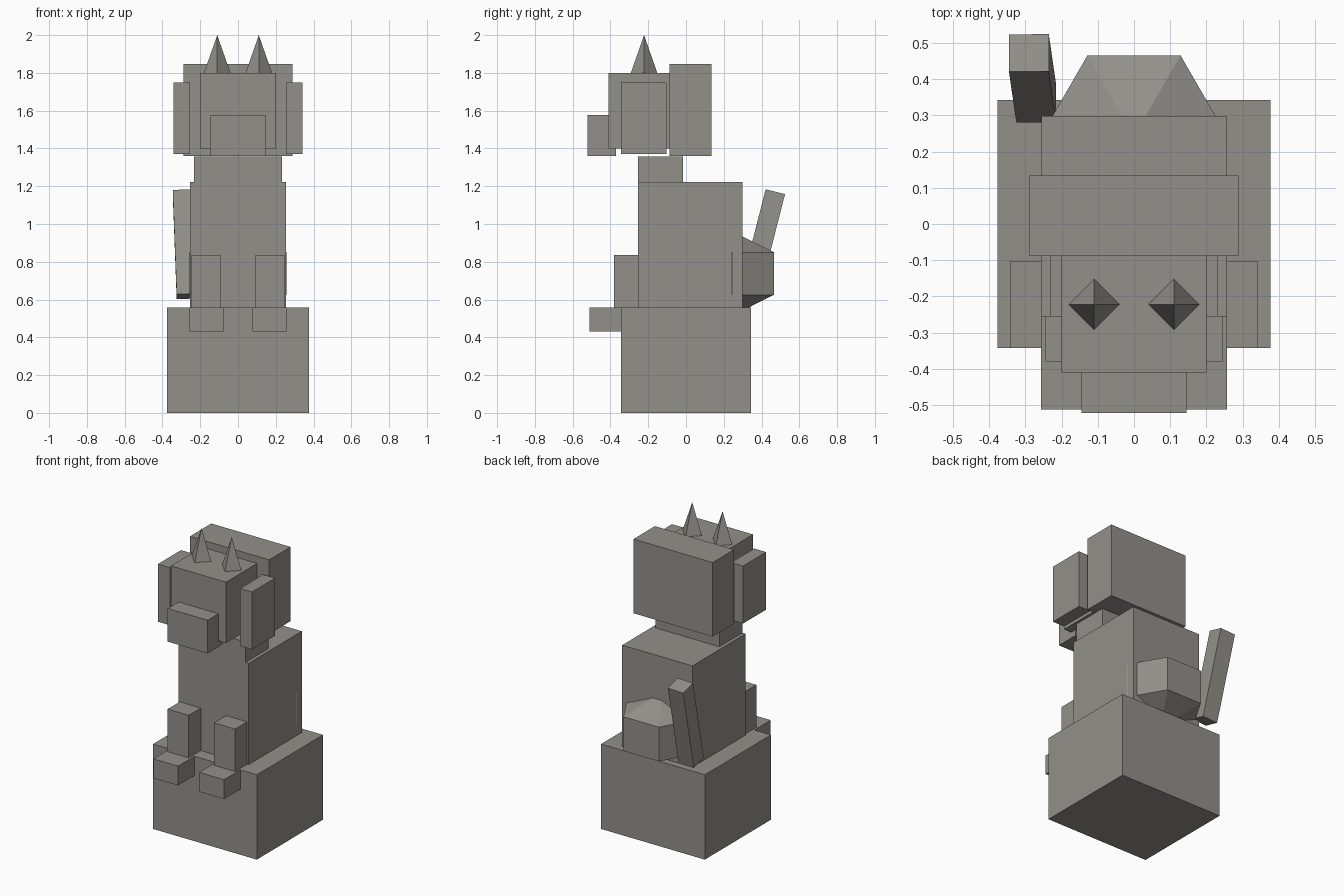
import bpy, bmesh, math
from mathutils import Matrix

cube = bpy.data.objects.get("Cube")
if cube:
    bpy.data.objects.remove(cube, do_unlink=True)

# One stone colour
COLOUR = (0.29, 0.28, 0.255, 1)
stone = bpy.data.materials.new("warm grey stone")
stone.use_nodes = True
stone.diffuse_color = COLOUR
bsdf = stone.node_tree.nodes["Principled BSDF"]
bsdf.inputs["Base Color"].default_value = COLOUR
bsdf.inputs["Roughness"].default_value = 0.9


def finish(name, bm):
    bmesh.ops.recalc_face_normals(bm, faces=bm.faces)
    mesh = bpy.data.meshes.new(name)
    bm.to_mesh(mesh)
    bm.free()
    mesh.materials.append(stone)
    obj = bpy.data.objects.new(name, mesh)
    bpy.context.collection.objects.link(obj)
    return obj


def box(name, x, y, z):
    """Box from (low, high) ranges on each axis."""
    bm = bmesh.new()
    bmesh.ops.create_cube(bm, size=1)
    for v in bm.verts:
        for i, (low, high) in enumerate((x, y, z)):
            v.co[i] = high if v.co[i] > 0 else low
    return finish(name, bm)


def pointed(name, centre, sides, rings, bottom, top):
    """Stacked polygon rings (radius, z) closed by optional end points."""
    bm = bmesh.new()
    cx, cy = centre
    loops = [[bm.verts.new((cx + r * math.cos(math.tau * i / sides),
                            cy + r * math.sin(math.tau * i / sides), z))
              for i in range(sides)] for r, z in rings]
    for a, b in zip(loops, loops[1:]):
        for i in range(sides):
            j = (i + 1) % sides
            bm.faces.new((a[i], a[j], b[j], b[i]))
    for loop, z in ((loops[0], bottom), (loops[-1], top)):
        if z is None:
            bm.faces.new(loop)
        else:
            tip = bm.verts.new((cx, cy, z))
            for i in range(sides):
                bm.faces.new((loop[i], loop[(i + 1) % sides], tip))
    return finish(name, bm)


# Plinth and central blocks
box("plinth", (-0.377, 0.377), (-0.343, 0.343), (0, 0.557))
box("torso", (-0.255, 0.255), (-0.255, 0.298), (0.557, 1.222))
box("neck", (-0.232, 0.232), (-0.255, -0.015), (1.222, 1.357))
box("head", (-0.2, 0.2), (-0.41, -0.088), (1.4, 1.8))
box("back_of_head", (-0.288, 0.288), (-0.088, 0.134), (1.36, 1.847))
box("muzzle", (-0.145, 0.145), (-0.522, -0.37), (1.36, 1.578))

# Paired parts
for side, s in (("left", 1), ("right", -1)):
    def span(a, b):
        return tuple(sorted((s * a, s * b)))
    box(side + "_ear", span(0.255, 0.342), (-0.343, -0.103), (1.37, 1.748))
    box(side + "_leg", span(0.092, 0.245), (-0.38, -0.25), (0.557, 0.836))
    box(side + "_foot", span(0.077, 0.257), (-0.512, -0.34), (0.43, 0.557))
    pointed(side + "_horn", (s * 0.11, -0.222), 4, [(0.07, 1.8)], None, 2.0)

# Faceted rump set into the back of the torso
pointed("rump", (0, 0.243), 6, [(0.257, 0.625), (0.257, 0.85)], 0.513, 0.963)

# Leaning tail
tail = box("tail", (-0.055, 0.055), (-0.053, 0.053), (-0.285, 0.285))
tail.data.transform(Matrix.Translation((-0.28, 0.402, 0.893))
                    @ Matrix.Rotation(-0.25, 4, 'X')
                    @ Matrix.Rotation(-0.036, 4, 'Y'))
